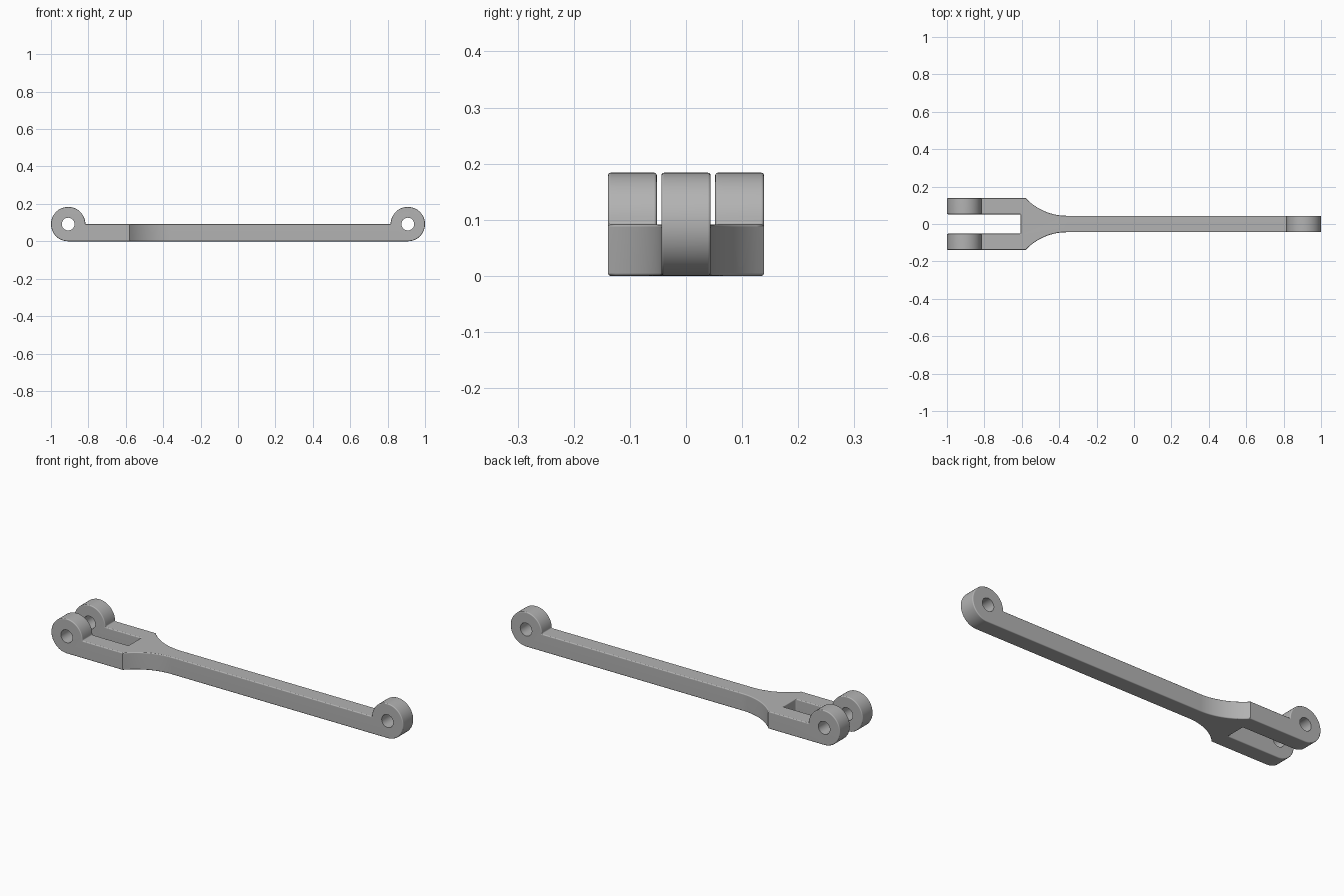
import bpy, bmesh
from math import pi, sin, cos, asin, radians
from mathutils import Vector

cube = bpy.data.objects.get("Cube")
if cube:
    bpy.data.objects.remove(cube, do_unlink=True)

EYE_R, EYE_X, HOLE_R = 0.092, 0.908, 0.034
BAR_Y, FORK_Y, SLOT_Y = 0.044, 0.139, 0.052
FLARE_START, FLARE_END, SLOT_X = -0.58, -0.36, -0.607

steel = bpy.data.materials.new("satin grey")
grey = (0.45, 0.45, 0.45, 1)
steel.diffuse_color = grey
steel.use_nodes = True
steel.node_tree.nodes["Principled BSDF"].inputs["Base Color"].default_value = grey


def prism(name, points, depth):
    """Closed outline pushed along a vector."""
    bm = bmesh.new()
    face = bm.faces.new([bm.verts.new(p) for p in points])
    grown = bmesh.ops.extrude_face_region(bm, geom=[face])["geom"]
    bmesh.ops.translate(bm, vec=Vector(depth),
                        verts=[v for v in grown if isinstance(v, bmesh.types.BMVert)])
    bmesh.ops.recalc_face_normals(bm, faces=bm.faces)
    mesh = bpy.data.meshes.new(name)
    bm.to_mesh(mesh)
    bm.free()
    mesh.materials.append(steel)
    obj = bpy.data.objects.new(name, mesh)
    bpy.context.collection.objects.link(obj)
    return obj


def arc(cx, cz, r, start, end, n):
    return [(cx + r * cos(start + (end - start) * i / n),
             cz + r * sin(start + (end - start) * i / n)) for i in range(n + 1)]


def add_boolean(obj, cutter, operation):
    mod = obj.modifiers.new(cutter.name, "BOOLEAN")
    mod.operation, mod.solver, mod.object = operation, "EXACT", cutter
    cutter.hide_render = True


# Side silhouette: flat bar with a raised round eye at each end
side = arc(EYE_X, EYE_R, EYE_R, -pi / 2, pi, 36)
side += arc(-EYE_X, EYE_R, EYE_R, 0, 1.5 * pi, 36)
rod = prism("link_rod", [(x, -0.3, z) for x, z in side], (0, 0.6, 0))

# Plan outline: thin bar flaring in a concave curve to a slotted fork
run, rise = FLARE_END - FLARE_START, FORK_Y - BAR_Y
flare_r = (run ** 2 + rise ** 2) / (2 * rise)
sweep = asin(run / flare_r)
half = [(1.1, BAR_Y)]
half += arc(FLARE_END, BAR_Y + flare_r, flare_r, -pi / 2, -pi / 2 - sweep, 14)
half += [(-1.1, FORK_Y), (-1.1, SLOT_Y), (SLOT_X, SLOT_Y)]
plan = half + [(x, -y) for x, y in reversed(half)]
plan_cutter = prism("plan_cutter", [(x, y, -0.2) for x, y in plan], (0, 0, 0.6))
add_boolean(rod, plan_cutter, "INTERSECT")

# Softened edges
bevel = rod.modifiers.new("soft_edges", "BEVEL")
bevel.width, bevel.segments = 0.005, 3
bevel.limit_method, bevel.angle_limit = "ANGLE", radians(50)

# Pin holes through both ends
cutters = [plan_cutter]
for label, x in (("fork", -EYE_X), ("tip", EYE_X)):
    ring = arc(x, EYE_R, HOLE_R, 0, 2 * pi, 32)[:-1]
    bore = prism(label + "_bore", [(a, -0.4, b) for a, b in ring], (0, 0.8, 0))
    add_boolean(rod, bore, "DIFFERENCE")
    cutters.append(bore)

# Bake the shape, drop the cutters, shade
bpy.ops.object.select_all(action="DESELECT")
rod.select_set(True)
bpy.context.view_layer.objects.active = rod
bpy.ops.object.convert(target="MESH")
for cutter in cutters:
    bpy.data.objects.remove(cutter, do_unlink=True)
bpy.ops.object.shade_smooth_by_angle(angle=radians(35))
weighted = rod.modifiers.new("flat_faces", "WEIGHTED_NORMAL")
weighted.keep_sharp = True
